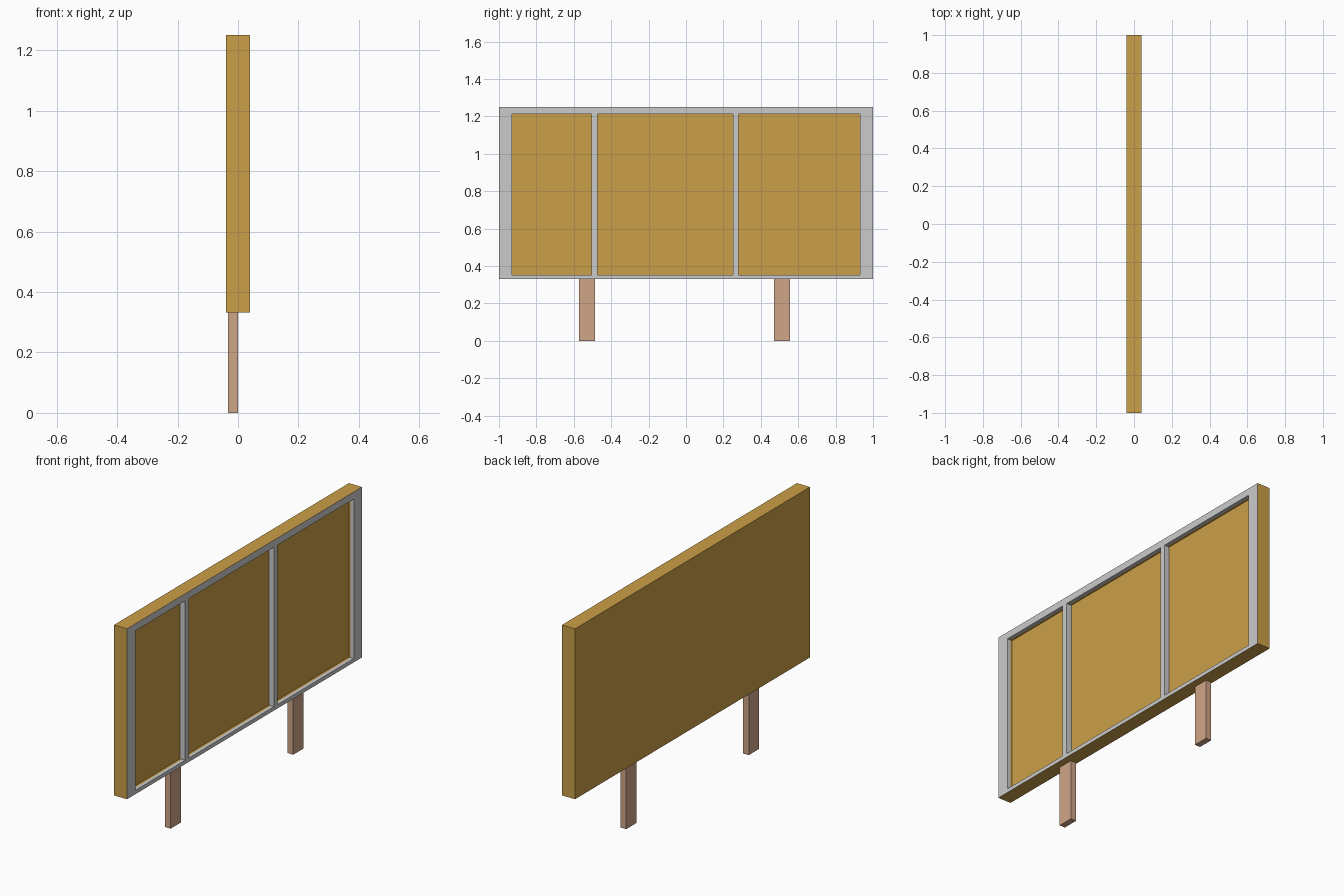
import bpy, bmesh
from mathutils import Vector

cube = bpy.data.objects.get("Cube")
if cube:
    bpy.data.objects.remove(cube, do_unlink=True)


def material(name, rgb):
    m = bpy.data.materials.new(name)
    m.use_nodes = True
    m.diffuse_color = (*rgb, 1)
    m.node_tree.nodes["Principled BSDF"].inputs["Base Color"].default_value = (*rgb, 1)
    return m


GOLD = material("ochre", (0.60, 0.35, 0.065))
GREY = material("light grey", (0.60, 0.60, 0.60))
TAN = material("tan wood", (0.63, 0.38, 0.25))


def finish(name, bm, mats):
    mesh = bpy.data.meshes.new(name)
    bmesh.ops.recalc_face_normals(bm, faces=bm.faces)
    bm.to_mesh(mesh)
    bm.free()
    for m in mats:
        mesh.materials.append(m)
    obj = bpy.data.objects.new(name, mesh)
    bpy.context.collection.objects.link(obj)
    return obj


def box(bm, lo, hi):
    lo, hi = Vector(lo), Vector(hi)
    verts = bmesh.ops.create_cube(bm, size=1)["verts"]
    for v in verts:
        v.co = (lo + hi) / 2 + v.co * (hi - lo)


HALF = 0.039            # half thickness of the board
BOTTOM, TOP = 0.332, 1.25
SILL, HEAD, JAMB = 0.353, 1.212, 0.93
FLOOR, LIP = 0.009, 0.02  # recess floor, back edge of the grey lining

# Board: ochre box with one large recess, lined in grey near the opening
bm = bmesh.new()
box(bm, (-HALF, -1, BOTTOM), (HALF, 1, TOP))
bm.normal_update()
face = max(bm.faces, key=lambda f: f.normal.x)
bmesh.ops.inset_region(bm, faces=[face], thickness=0.02)
for v in face.verts:
    v.co.y = JAMB if v.co.y > 0 else -JAMB
    v.co.z = HEAD if v.co.z > 0.8 else SILL
for depth in (LIP, FLOOR):
    ring = bmesh.ops.extrude_discrete_faces(bm, faces=[face])
    face = ring["faces"][0]
    for v in face.verts:
        v.co.x = depth
board = finish("board", bm, [GOLD, GREY])
for p in board.data.polygons:
    xs = [board.data.vertices[i].co.x for i in p.vertices]
    rim = min(xs) > HALF - 0.001
    lining = min(xs) > LIP - 0.001
    p.material_index = int(rim or lining)

# Two uprights dividing the recess into three panels
for name, y0, y1 in (("front_divider", -0.505, -0.473), ("rear_divider", 0.25, 0.282)):
    bm = bmesh.new()
    box(bm, (FLOOR, y0, SILL), (HALF, y1, HEAD))
    finish(name, bm, [GREY])

# Legs
for name, y in (("front_leg", -0.53), ("rear_leg", 0.513)):
    bm = bmesh.new()
    box(bm, (-0.033, y - 0.043, 0), (0, y + 0.043, BOTTOM))
    finish(name, bm, [TAN])
